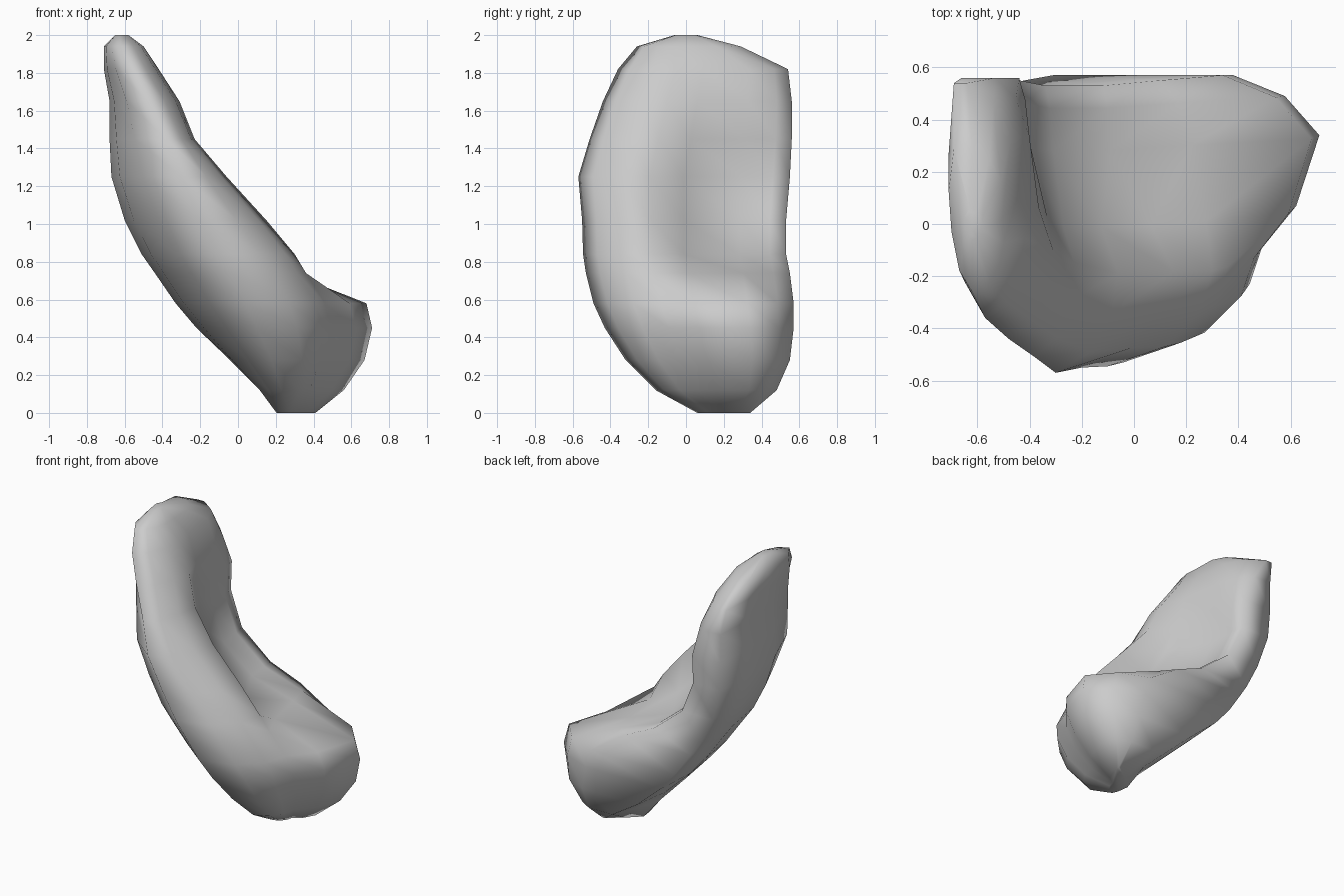
import bpy, bmesh

if "Cube" in bpy.data.objects:
    bpy.data.objects.remove(bpy.data.objects["Cube"])

# Horizontal slices: z, front y, back y, underside x, front-edge x, rim x, dish x, back x
slices = [
    (2.00, -.06, .06, -.65, -.62, -.58, -.58, -.63),
    (1.94, -.26, .29, -.71, -.62, -.50, -.51, -.62),
    (1.82, -.36, .54, -.71, -.57, -.42, -.47, -.64),
    (1.65, -.44, .56, -.68, -.48, -.31, -.40, -.53),
    (1.45, -.51, .56, -.68, -.38, -.23, -.40, -.44),
    (1.25, -.57, .55, -.67, -.30, -.06, -.41, -.44),
    (1.02, -.55, .53, -.60, -.20, .15, -.31, -.34),
    (0.84, -.545, .53, -.51, -.10, .30, -.09, -.12),
    (0.74, -.53, .55, -.44, -.04, .36, .22, .10),
    (0.58, -.49, .57, -.33, .04, .46, .68, .34),
    (0.45, -.43, .57, -.22, .10, .49, .71, .38),
    (0.28, -.32, .55, -.06, .18, .47, .67, .42),
    (0.12, -.16, .48, .10, .23, .40, .56, .42),
    (0.00, .06, .34, .20, .23, .31, .41, .41),
]


def section(z, yf, yb, left, edge, rim, dish, back):
    """Closed loop: along the underside, round the front rim, across the dish."""
    h = yb - yf
    shift = .5 * max(0, .35 - z)      # foot slants away toward the back
    return [
        (left + .02 + shift, yb, z),
        (left + .5 * shift, yb - .3 * h, z),
        (left + .12 * (edge - left), yf + .42 * h, z),
        (left + .45 * (edge - left), yf + .15 * h, z),
        (edge, yf, z),
        (edge + .55 * (rim - edge), yf + .07 * h, z),
        (edge + .88 * (rim - edge), yf + .2 * h, z),
        (rim, yf + .34 * h, z),
        (.4 * rim + .6 * dish, yf + .5 * h, z),
        (dish, yf + .77 * h, z),
        (back + .6 * (dish - back), yf + .92 * h, z),
        (back, yb, z),
    ]


# Curved slab with a rolled rim and a scooped face, lofted through the slices
bm = bmesh.new()
rings = [[bm.verts.new(p) for p in section(*s)] for s in slices]
n = len(rings[0])
for a, b in zip(rings, rings[1:]):
    for i in range(n):
        j = (i + 1) % n
        bm.faces.new((a[i], a[j], b[j], b[i]))
bm.faces.new(rings[0])
bm.faces.new(rings[-1])
bmesh.ops.recalc_face_normals(bm, faces=bm.faces[:])
for f in bm.faces:
    f.smooth = True

mesh = bpy.data.meshes.new("scooped_shell")
bm.to_mesh(mesh)
bm.free()
obj = bpy.data.objects.new("scooped_shell", mesh)
bpy.context.collection.objects.link(obj)
